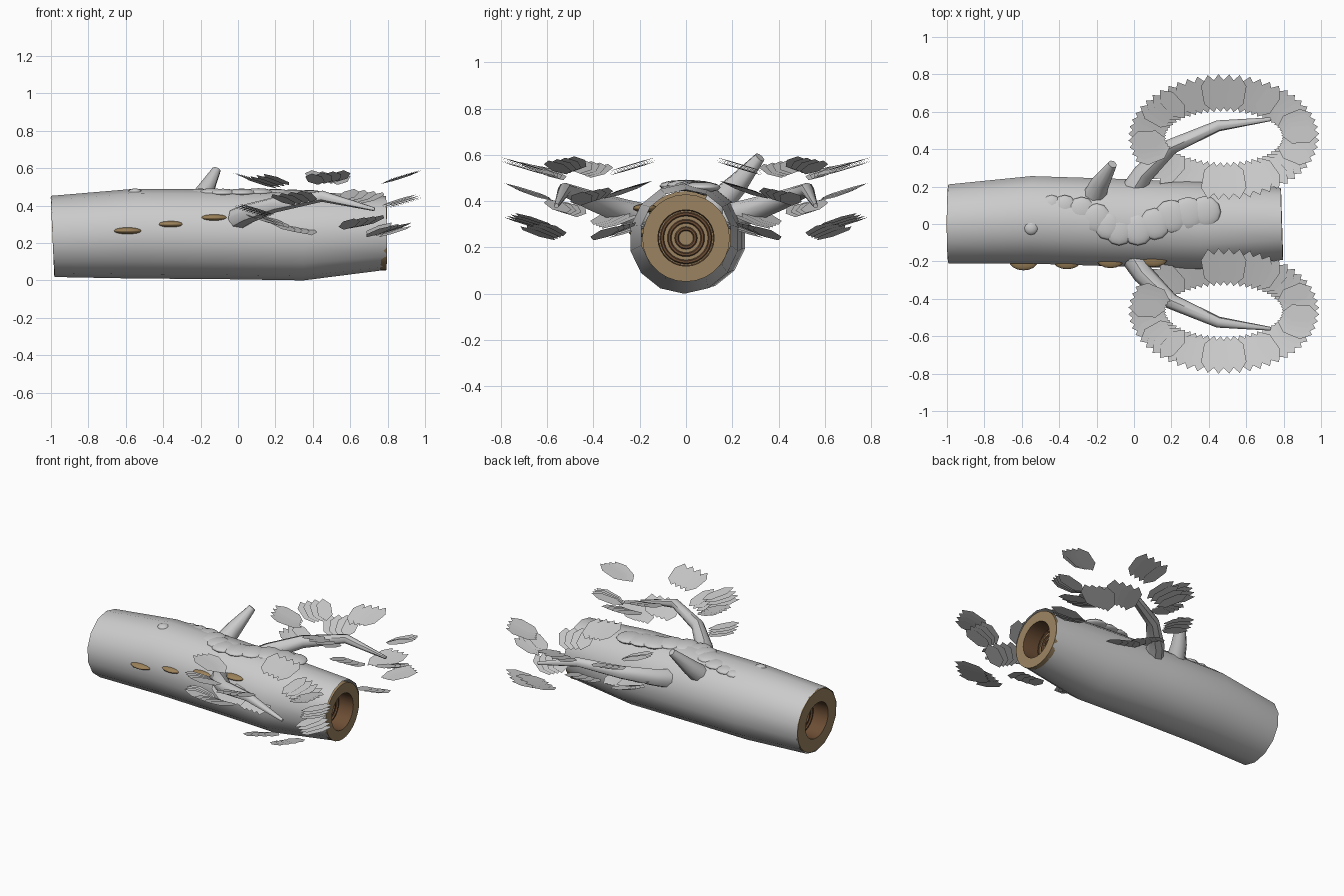
import bpy, math
from mathutils import Vector, Matrix

if "Cube" in bpy.data.objects:
    bpy.data.objects.remove(bpy.data.objects["Cube"])


def material(name, rgb):
    m = bpy.data.materials.new(name)
    m.diffuse_color = (*rgb, 1)
    m.use_nodes = True
    m.node_tree.nodes["Principled BSDF"].inputs["Base Color"].default_value = m.diffuse_color
    return m


tan = material("cut_wood", (0.33, 0.23, 0.12))
brown = material("hollow_wood", (0.15, 0.075, 0.035))
fungus = material("fungus", (0.33, 0.22, 0.10))


def mesh(name, verts, faces, smooth=40):
    me = bpy.data.meshes.new(name)
    me.from_pydata(verts, [], faces)
    me.update()
    ob = bpy.data.objects.new(name, me)
    bpy.context.collection.objects.link(ob)
    if smooth:
        activate(ob)
        bpy.ops.object.shade_smooth_by_angle(angle=math.radians(smooth))
    return ob


def activate(ob):
    bpy.ops.object.select_all(action='DESELECT')
    ob.select_set(True)
    bpy.context.view_layer.objects.active = ob


def skin(rings, sides):
    """Rings (centre, radius, x shear by y, x shear by z) -> quads."""
    verts, faces = [], []
    for (cx, cy, cz), r, a, b in rings:
        for k in range(sides):
            t = 2 * math.pi * k / sides - math.pi / 2
            y, z = r * math.cos(t), r * math.sin(t)
            verts.append((cx + a * y + b * z, cy + y, cz + z))
    for i in range(len(rings) - 1):
        for k in range(sides):
            n = (k + 1) % sides
            faces.append((i * sides + k, i * sides + n,
                          (i + 1) * sides + n, (i + 1) * sides + k))
    return verts, faces


# Trunk: slightly bent barrel of five rings
SIDES = 14
trunk = [((-0.99, 0, 0.235), 0.217, 0, -0.045),
         ((-0.55, 0.022, 0.25), 0.24, 0, 0),
         ((-0.1, 0.008, 0.247), 0.24, 0, 0),
         ((0.35, -0.008, 0.238), 0.238, 0, 0),
         ((0.79, 0, 0.253), 0.197, -0.03, 0)]
mesh("trunk", *skin(trunk, SIDES))

# Cut ends: flat rim, hollow and growth rings on its floor
for label, d, (c, r, a, b) in (("left", 1, trunk[0]), ("right", -1, trunk[-1])):
    c = Vector(c)
    if d < 0:
        c.z -= 0.012

    def lathe(name, profile, mat, sides=28):
        rings = [((c.x + d * x, c.y, c.z), rad, a, b) for rad, x in profile]
        ob = mesh(name, *skin(rings, sides), 35)
        ob.data.materials.append(mat)

    lathe(label + "_end_rim", [(r - 0.008, 0.03), (r - 0.008, -0.002),
                               (0.122, -0.002)], tan)
    lathe(label + "_hollow_wall", [(0.122, -0.002), (0.118, 0.11)], brown)
    lathe(label + "_hollow_floor", [(0.118, 0.11), (0.001, 0.11)], tan)
    for i, rr in enumerate((0.04, 0.072, 0.104)):
        bpy.ops.mesh.primitive_torus_add(
            major_radius=rr, minor_radius=0.009, major_segments=28, minor_segments=6,
            location=(c.x + d * 0.108, c.y, c.z), rotation=(0, math.pi / 2, 0))
        ob = bpy.context.object
        ob.name = f"{label}_growth_ring_{i + 1}"
        ob.data.materials.append(brown)


def blob(name, loc, scale, mat=None, seg=16):
    bpy.ops.mesh.primitive_uv_sphere_add(segments=seg, ring_count=seg // 2,
                                         radius=1, location=loc)
    ob = bpy.context.object
    ob.name = name
    ob.scale = scale
    bpy.ops.object.shade_smooth()
    if mat:
        ob.data.materials.append(mat)


# Shelf fungi rising along the front
for i in range(4):
    blob(f"shelf_fungus_{i + 1}",
         (-0.59 + 0.232 * i, -0.195 + 0.006 * i, 0.265 + 0.035 * i),
         (0.078, 0.053, 0.019), fungus)

# Moss cushions winding over the top
moss = [(-0.55, -0.02, .04), (-0.44, 0.1, .055), (-0.37, 0.09, .065), (-0.28, 0.07, .075),
        (-0.2, 0.03, .08), (-0.14, -0.01, .075), (-0.08, -0.035, .08), (0.02, -0.03, .085),
        (0.11, 0.0, .085), (0.2, 0.04, .09), (0.29, 0.055, .09), (0.38, 0.065, .085)]
for i, (x, y, r) in enumerate(moss):
    z = 0.245 + math.sqrt(0.236 ** 2 - y ** 2)
    blob(f"moss_{i + 1}", (x, y, z - 0.012), (r, r, 0.024), seg=12)


def tube(name, pts):
    cu = bpy.data.curves.new(name, 'CURVE')
    cu.dimensions = '3D'
    cu.bevel_depth = 1
    cu.bevel_resolution = 2
    cu.use_fill_caps = True
    sp = cu.splines.new('POLY')
    sp.points.add(len(pts) - 1)
    for p, (x, y, z, r) in zip(sp.points, pts):
        p.co = (x, y, z, 1)
        p.radius = r
    ob = bpy.data.objects.new(name, cu)
    bpy.context.collection.objects.link(ob)
    activate(ob)
    bpy.ops.object.convert(target='MESH')
    bpy.ops.object.shade_smooth_by_angle(angle=math.radians(45))


# Broken stub on the upper back side
tube("broken_stub", [(-0.22, 0.13, 0.38, .065), (-0.18, 0.22, 0.47, .05),
                     (-0.115, 0.32, 0.59, .024)])

# Leaf: pointed hexagon; sprigs share one height, arranged in an oval crown
LEAF = [(-.105, 0), (-.05, -.045), (.05, -.045), (.105, 0), (.05, .045), (-.05, .045)]
HEIGHTS = [.37, .53, .44, .55, .31, .27, .555, .42, .27, .45, .55, .28, .32, .54]
PER = 4

for label, s in (("front", -1), ("back", 1)):
    tube(label + "_branch", [(0.0, s * 0.19, 0.33, .062), (0.05, s * 0.27, 0.355, .055),
                             (0.2, s * 0.415, 0.405, .042), (0.45, s * 0.525, 0.45, .03),
                             (0.73, s * 0.56, 0.38, .01)])
    verts, faces = [], []
    count = len(HEIGHTS) * PER
    for i in range(count):
        t = -math.pi + 2 * math.pi * (i + 0.5) / count
        z = HEIGHTS[i // PER] + 0.006 * (i % PER - 1.5)
        m = (Matrix.Translation((0.48 + 0.41 * math.cos(t), -0.465 + 0.235 * math.sin(t), z))
             @ Matrix.Rotation(t, 4, 'Z') @ Matrix.Rotation(-0.29, 4, 'Y'))
        base = len(verts)
        for x, y in LEAF:
            p = m @ Vector((x, y, 0))
            verts.append((p.x, -s * p.y, p.z))
        ids = list(range(base, base + 6))
        faces.append(ids if s < 0 else ids[::-1])
    mesh(label + "_leaves", verts, faces, 0)
